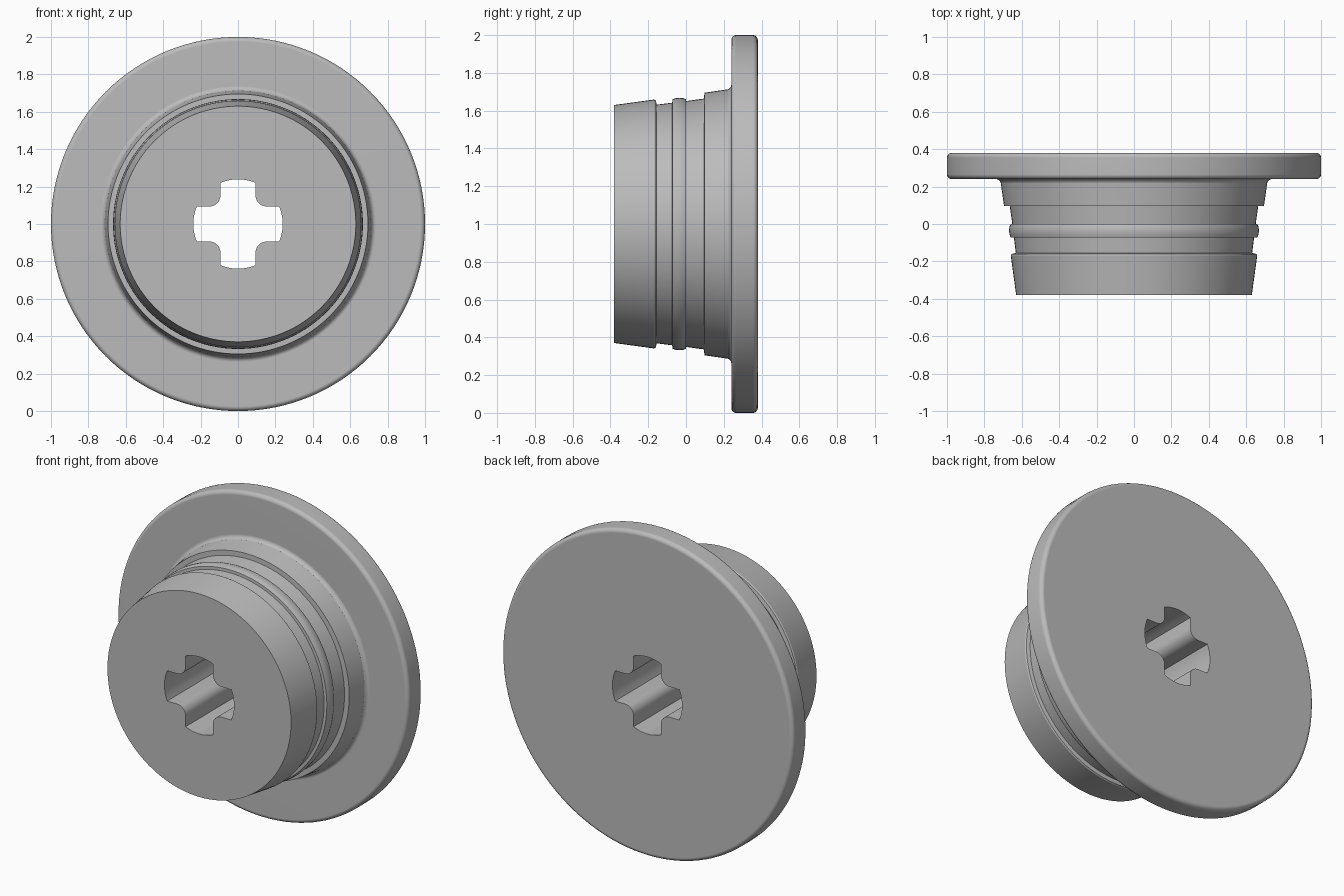
import bpy, bmesh, math

if "Cube" in bpy.data.objects:
    bpy.data.objects.remove(bpy.data.objects["Cube"])

SEGMENTS = 128
CENTRE_Z = 1.0


def arc(cx, cy, r, a0, a1, n):
    """Points of an arc, angles in degrees."""
    return [(cx + r * math.cos(math.radians(a0 + (a1 - a0) * i / n)),
             cy + r * math.sin(math.radians(a0 + (a1 - a0) * i / n))) for i in range(n + 1)]


def loft(name, rings):
    """Closed solid through equal-length rings of points, capped at both ends."""
    bm = bmesh.new()
    loops = [[bm.verts.new(p) for p in ring] for ring in rings]
    n = len(loops[0])
    for a, b in zip(loops, loops[1:]):
        for i in range(n):
            j = (i + 1) % n
            bm.faces.new((a[i], a[j], b[j], b[i]))
    bm.faces.new(loops[0])
    bm.faces.new(loops[-1])
    bmesh.ops.recalc_face_normals(bm, faces=bm.faces)
    mesh = bpy.data.meshes.new(name)
    bm.to_mesh(mesh)
    bm.free()
    obj = bpy.data.objects.new(name, mesh)
    bpy.context.collection.objects.link(obj)
    return obj


# Plug profile as (y, radius): tapered nose, groove, bead, shoulder, flange
profile = [(-0.38, 0.63), (-0.168, 0.659), (-0.16, 0.655), (-0.155, 0.632),
           (-0.073, 0.642), (-0.072, 0.66), (-0.055, 0.666), (-0.035, 0.668),
           (-0.015, 0.666), (0.0, 0.66), (0.001, 0.651), (0.096, 0.664),
           (0.097, 0.695), (0.222, 0.713)]
profile += arc(0.215, 0.738, 0.025, -70, 0, 4)
profile += arc(0.265, 0.975, 0.025, 180, 90, 5)
profile += arc(0.355, 0.975, 0.025, 90, 0, 5)
plug = loft("flanged_plug", [
    [(r * math.cos(t), y, CENTRE_Z + r * math.sin(t))
     for t in (2 * math.pi * i / SEGMENTS for i in range(SEGMENTS))]
    for y, r in profile])

# Cross-shaped socket: four arms with arc ends and rounded inner corners
HALF, REACH, FILLET = 0.094, 0.239, 0.058
edge = math.degrees(math.asin(HALF / REACH))
quarter = arc(0, 0, REACH, -edge, edge, 8)
quarter += arc(HALF + FILLET, HALF + FILLET, FILLET, 270, 180, 8)
outline = []
for k in range(4):
    c, s = round(math.cos(k * math.pi / 2)), round(math.sin(k * math.pi / 2))
    outline += [(x * c - z * s, x * s + z * c) for x, z in quarter]
cutter = loft("socket_cutter", [[(x, y, CENTRE_Z + z) for x, z in outline] for y in (-0.6, 0.6)])
cutter.hide_render = True

# Cut the socket straight through, then remove the cutter
bpy.context.view_layer.objects.active = plug
plug.select_set(True)
cutter.select_set(False)
cut = plug.modifiers.new("socket", 'BOOLEAN')
cut.operation = 'DIFFERENCE'
cut.solver = 'EXACT'
cut.object = cutter
bpy.ops.object.modifier_apply(modifier=cut.name)
bpy.data.objects.remove(cutter, do_unlink=True)

# Plain grey, smooth with sharp steps
grey = bpy.data.materials.new("plain grey")
grey.diffuse_color = (0.5, 0.5, 0.5, 1)
grey.use_nodes = True
grey.node_tree.nodes["Principled BSDF"].inputs["Base Color"].default_value = grey.diffuse_color
plug.data.materials.clear()
plug.data.materials.append(grey)
bpy.ops.object.shade_smooth_by_angle(angle=math.radians(28))
weighted = plug.modifiers.new("flat_caps", 'WEIGHTED_NORMAL')
weighted.keep_sharp = True
